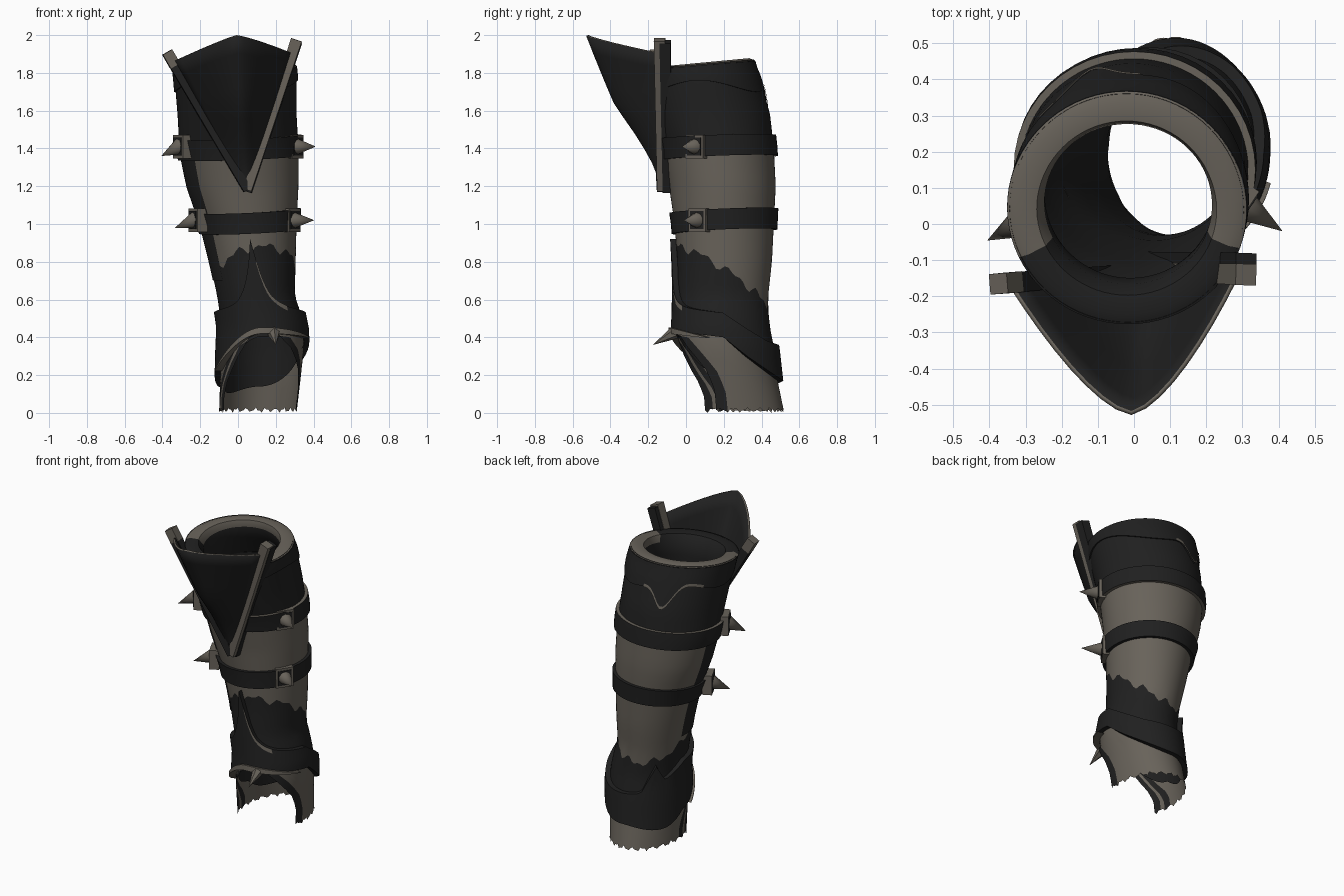
import bpy, bmesh, math
from math import sin, cos, exp, radians, pi
from mathutils import Vector, Matrix

if "Cube" in bpy.data.objects:
    bpy.data.objects.remove(bpy.data.objects["Cube"])


def material(name, rgb):
    m = bpy.data.materials.new(name)
    m.diffuse_color = (*rgb, 1)
    m.use_nodes = True
    m.node_tree.nodes["Principled BSDF"].inputs["Base Color"].default_value = m.diffuse_color
    return m


BLACK, TAN = 0, 1
MATS = [material("black leather", (0.0145, 0.0145, 0.0145)),
        material("worn tan", (0.138, 0.123, 0.102))]

# Leg cross-sections: z, left x, right x, front y, back y
RINGS = [(0.0, -.10, .31, -.05, .52), (.17, -.095, .33, -.05, .485),
         (.35, -.09, .35, -.06, .465), (.45, -.085, .345, -.05, .445),
         (.55, -.10, .325, -.045, .435), (.62, -.11, .30, -.045, .435),
         (.8, -.15, .305, -.045, .455), (1.0, -.20, .31, -.06, .465),
         (1.2, -.27, .32, -.09, .475), (1.4, -.31, .32, -.13, .465),
         (1.58, -.32, .31, -.20, .445), (1.78, -.337, .31, -.26, .39),
         (1.85, -.345, .303, -.285, .36)]


def interp(table, z):
    """Piecewise linear lookup; first column is the key."""
    if z <= table[0][0]:
        return table[0][1:]
    for p, q in zip(table, table[1:]):
        if z <= q[0]:
            t = (z - p[0]) / (q[0] - p[0])
            return [u + (v - u) * t for u, v in zip(p[1:], q[1:])]
    return table[-1][1:]


def surf(a, z, off=0.0):
    """Point on the leg surface at angle a (-90 deg is the front)."""
    x0, x1, y0, y1 = interp(RINGS, z)
    return Vector(((x0 + x1) / 2 + ((x1 - x0) / 2 + off) * cos(a),
                   (y0 + y1) / 2 + ((y1 - y0) / 2 + off) * sin(a), z))


def finish(name, bm, smooth=True):
    me = bpy.data.meshes.new(name)
    bm.to_mesh(me)
    bm.free()
    for m in MATS:
        me.materials.append(m)
    ob = bpy.data.objects.new(name, me)
    bpy.context.collection.objects.link(ob)
    if smooth:
        bpy.ops.object.select_all(action='DESELECT')
        ob.select_set(True)
        bpy.context.view_layer.objects.active = ob
        bpy.ops.object.shade_smooth_by_angle(angle=radians(40))
    return ob


def grid(name, fn, nu, nv, mat, closed=False):
    """fn(u index, v index) -> point, mat(i, j) -> material slot."""
    bm = bmesh.new()
    cols = nu if closed else nu + 1
    vs = [[bm.verts.new(fn(i, j)) for i in range(cols)] for j in range(nv + 1)]
    for j in range(nv):
        for i in range(nu):
            k = (i + 1) % cols
            f = bm.faces.new((vs[j][i], vs[j][k], vs[j + 1][k], vs[j + 1][i]))
            f.material_index = mat(i, j)
    return finish(name, bm)


def sleeve(name, lo, hi, off=0.0, rows=4, color=BLACK, lip=None, arc=None, n=72):
    """Layer over the leg between two height curves, with lips back to the leg."""
    a0, a1 = arc or (-pi / 2, 1.5 * pi)
    extra = 0 if lip is None else 1

    def point(i, j):
        a = a0 + (a1 - a0) * i / n
        t = min(max(j - extra, 0), rows) / rows
        on_lip = extra and j in (0, rows + 2)
        return surf(a, lo(a) + (hi(a) - lo(a)) * t, 0 if on_lip else off)
    return grid(name, point, n, rows + 2 * extra,
                lambda i, j: lip if extra and j in (0, rows + 1) else color,
                closed=arc is None)


def near(a, deg):
    """Absolute angle distance in radians."""
    return abs((a - radians(deg) + pi) % (2 * pi) - pi)


# Height curves around the leg
def top(a):
    return 1.842 + .028 * sin(a)


def tan_low(a):
    return .715 - .165 * sin(a - .3) + .016 * sin(9 * a) + .014 * sin(17 * a + 1)


def band_low(a):
    table = [(-1, .435), (0, .40), (.4, .30), (1, .17)]
    return interp(table, sin(a))[0] - .19 * max(0, -cos(a)) ** 2


def band_high(a):
    base = interp([(-1, .56), (0, .53), (.8, .38), (1, .36)], sin(a))[0]
    return (base + .36 * exp(-near(a, -90) / .2)
            + max(0, .14 - .5 * near(a, 135)))


def cuff_low(a):
    return 1.73 - .15 * exp(-(near(a, 110) / .22) ** 2) + .03 * cos(a * 3)


# Leg tube: lower black, tan middle, black top
sleeve("lower_leg", lambda a: band_low(a) + .02, tan_low, rows=8)
sleeve("calf", tan_low, lambda a: 1.41, rows=14, color=TAN)
sleeve("upper_leg", lambda a: 1.41, top, rows=8)
sleeve("leg_side_patch", lambda a: .7, lambda a: 1.4, .005, 10,
       arc=(radians(172), radians(220)), n=12)
sleeve("inner_lining", lambda a: band_low(a) - .03, lambda a: 1.6, -.015, 20)

# Rolled top rim, running down into the lining
RIM = [(0, -.03), (.006, -.005), (-.025, .008), (-.075, 0), (-.092, -.04),
       (-.085, -.12), (-.02, -.26)]
grid("top_rim", lambda i, j: surf(i * pi / 36, top(i * pi / 36) + RIM[j][1], RIM[j][0]),
     72, len(RIM) - 1,
     lambda i, j: TAN if 1 <= j <= 3 and sin(i * pi / 36) > -.4 else BLACK, closed=True)

# Top cuff with a drip point at the back and a worn hem
sleeve("top_cuff", cuff_low, lambda a: top(a) - .008, .008, lip=BLACK)
sleeve("top_cuff_hem", lambda a: cuff_low(a) - .002, lambda a: cuff_low(a) + .016,
       .012, 1, TAN, arc=(radians(85), radians(150)), n=20)

# Ankle band with tall front point, and the arch edge below it
sleeve("ankle_band", band_low, band_high, .03, 5, lip=BLACK)
sleeve("ankle_point_edge", lambda a: band_high(a) - .025, lambda a: band_high(a) + .002,
       .033, 1, TAN, arc=(radians(-86), radians(-52)), n=10)
sleeve("arch_edge", lambda a: band_low(a) - .015,
       lambda a: band_low(a) - .012 + .04 * max(0, -sin(a) - .25),
       .042, 1, TAN, lip=TAN, arc=(radians(-163), radians(-17)), n=30)

# Heel flap with open front and ragged hem; the right side is cut further back
RIGHT_EDGE = [(0, -15), (.1, -15), (.2, -22), (.3, -42), (.4, -76)]
LEFT_EDGE = [(0, 208), (.1, 208), (.2, 214), (.3, 231), (.4, 258)]


def heel_point(i, j):
    t = j / 8
    a0 = radians(interp(RIGHT_EDGE, t * .42)[0])
    a1 = radians(interp(LEFT_EDGE, t * .42)[0])
    a = a0 + (a1 - a0) * i / 72
    hem = .015 + .009 * sin(i * 1.3) + .006 * sin(i * 2.9)
    return surf(a, hem + (band_low(a) + .03 - hem) * t)


def heel_color(i, j):
    k = 71 - i
    return BLACK if j < 7 and (i < 4 or k < 3 or k in (5, 6, 7)) else TAN


grid("heel_flap", heel_point, 72, 8, heel_color)


def cone(name, base, tip, r1, r2=0.0, sides=10, color=TAN, cap=None):
    """Cone or tapered bar between two points."""
    d = Vector(tip) - Vector(base)
    bm = bmesh.new()
    bmesh.ops.create_cone(bm, cap_ends=True, segments=sides, radius1=r1, radius2=r2,
                          depth=d.length)
    for f in bm.faces:
        f.material_index = cap if cap is not None and f.normal.z > .9 else color
    if sides == 4:
        bm.transform(Matrix.Rotation(pi / 4, 4, 'Z'))
    bm.transform(Matrix.Translation((Vector(base) + Vector(tip)) / 2)
                 @ d.to_track_quat('Z', 'Y').to_matrix().to_4x4())
    return finish(name, bm, sides > 4)


def plate(name, pos, normal, w, h, thick, color):
    bm = bmesh.new()
    bmesh.ops.create_cube(bm, size=1)
    for f in bm.faces:
        f.material_index = color
    bm.transform(Matrix.Translation(pos) @ normal.to_track_quat('Z', 'Y').to_matrix().to_4x4()
                 @ Matrix.Diagonal((w, h, thick, 1)))
    return finish(name, bm, False)


# Two straps, each with a spiked buckle on both sides:
# side, angle on leg, facing angle, embed offset, spike length, spike drop
STRAPS = {"upper": (1.41, TAN, (("right", -21, -34, -.008, .145, 0),
                                ("left", 208, 208, .02, .13, -.05))),
          "lower": (1.02, BLACK, (("right", -29, -34, -.004, .155, 0),
                                  ("left", 206, 206, .035, .135, -.04)))}
for label, (z, lip, buckles) in STRAPS.items():
    sleeve(label + "_strap", lambda a: z - .06 + .012 * sin(a) + .012 * cos(a),
           lambda a: z + .05 + .012 * sin(a) + .012 * cos(a), .02, 2, lip=lip, n=48)
    for side, deg, facing, off, length, drop in buckles:
        flat = Vector((cos(radians(facing)), sin(radians(facing)), 0))
        p = surf(radians(deg), z, off)
        plate(f"{label}_{side}_buckle", p, flat, .11, .125, .06, TAN)
        plate(f"{label}_{side}_buckle_inset", p + flat * .03, flat, .085, .095, .008, BLACK)
        cone(f"{label}_{side}_spike", p + flat * .02,
             p + flat * length + Vector((0, 0, drop)), .045)

# Small spike under the ankle arch
cone("arch_spike", (.19, -.06, .425), (.2, -.175, .36), .035, sides=6)

# Knee guard: pointed shell between two bars meeting in a V
TIP = Vector((.05, -.13, 1.18))
LEFT, RIGHT = Vector((-.375, -.165, 1.91)), Vector((.31, -.14, 1.975))
BULGE = [(0, 0), (.15, .02), (.35, .10), (.6, .235), (1, .372)]


def guard_point(i, j):
    t, s = j / 10, i / 8 - 1
    l, r = TIP.lerp(LEFT, t * .93), TIP.lerp(RIGHT, t * .91)
    crest = 1 - abs(s) ** 1.5
    p = l.lerp(r, (s + 1) / 2)
    return p + Vector((.022 * t * crest, -interp(BULGE, t)[0] * crest,
                       .117 * t * t * (1 - abs(s) ** 1.2)))


guard = grid("knee_guard", guard_point, 16, 10, lambda i, j: BLACK)
solid = guard.modifiers.new("thickness", 'SOLIDIFY')
solid.thickness = .012
solid.offset = 0
solid.material_offset_rim = 1
cone("knee_guard_left_bar", TIP, LEFT.lerp(TIP, .1), .032, .04, 4, BLACK)
cone("knee_guard_left_bar_end", LEFT.lerp(TIP, .1), LEFT, .041, .04, 4, TAN)
cone("knee_guard_right_bar", TIP, RIGHT, .032, .042, 4, TAN)
BACK = Vector((0, .03, -.01))
cone("knee_guard_right_bar_backing", TIP + BACK, RIGHT + BACK, .032, .042, 4, BLACK)
